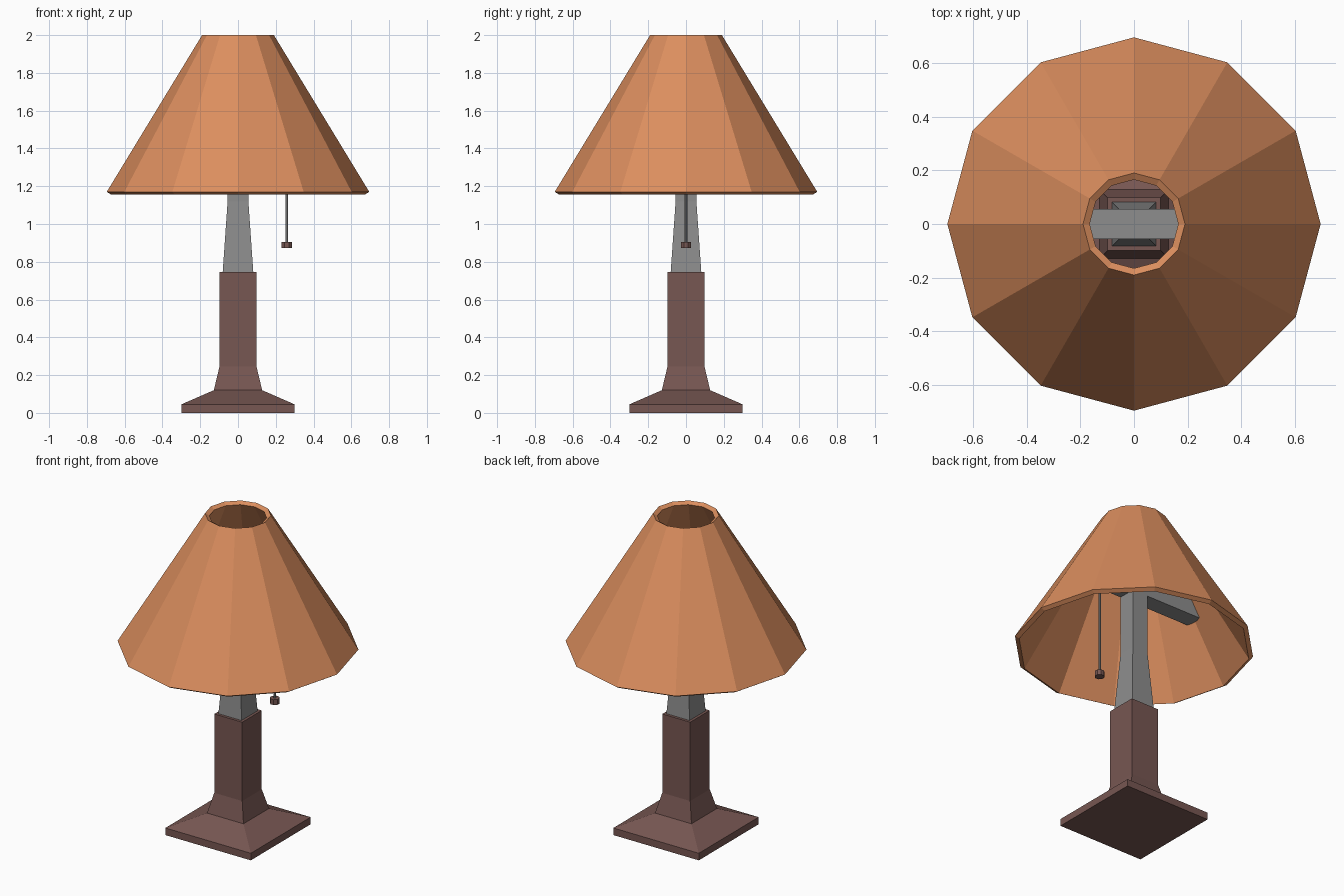
import bpy, bmesh, math

if "Cube" in bpy.data.objects:
    bpy.data.objects.remove(bpy.data.objects["Cube"])


def material(name, rgb):
    m = bpy.data.materials.new(name)
    m.diffuse_color = (*rgb, 1)
    m.use_nodes = True
    m.node_tree.nodes["Principled BSDF"].inputs["Base Color"].default_value = m.diffuse_color
    return m


orange = material("orange_fabric", (0.71, 0.27, 0.112))
brown = material("brown_wood", (0.185, 0.095, 0.085))
grey = material("grey_metal", (0.27, 0.27, 0.27))


def finish(name, bm, mat):
    bmesh.ops.recalc_face_normals(bm, faces=bm.faces[:])
    me = bpy.data.meshes.new(name)
    bm.to_mesh(me)
    bm.free()
    me.materials.append(mat)
    ob = bpy.data.objects.new(name, me)
    bpy.context.collection.objects.link(ob)
    return ob


def rings(name, profile, sides, mat, turn=0.0, cx=0.0, hollow=False):
    """Stack of regular polygons from (radius, z) pairs; hollow closes the profile into a loop."""
    bm = bmesh.new()
    loops = []
    for r, z in profile:
        loops.append([bm.verts.new((cx + r * math.cos(turn + 2 * math.pi * i / sides),
                                    r * math.sin(turn + 2 * math.pi * i / sides), z))
                      for i in range(sides)])
    pairs = list(zip(loops, loops[1:]))
    if hollow:
        pairs.append((loops[-1], loops[0]))
    else:
        bm.faces.new(loops[0])
        bm.faces.new(loops[-1])
    for a, b in pairs:
        for i in range(sides):
            j = (i + 1) % sides
            bm.faces.new((a[i], a[j], b[j], b[i]))
    return finish(name, bm, mat)


def square(name, profile, mat):
    """Square column from (half width, z) pairs."""
    return rings(name, [(h * math.sqrt(2), z) for h, z in profile], 4, mat, math.pi / 4)


# Wooden foot and column
square("base", [(0.3, 0), (0.3, 0.045), (0.128, 0.12), (0.098, 0.245), (0.098, 0.745)], brown)

# Tapered metal stem
square("stem", [(0.081, 0.745), (0.055, 1.12), (0.055, 1.5)], grey)

# Cross arm with ends cut to the slope of the shade
bm = bmesh.new()
outline = [(-0.455, 1.5), (0.455, 1.5), (0.388, 1.61), (-0.388, 1.61)]
front = bm.faces.new([bm.verts.new((x, -0.055, z)) for x, z in outline])
ext = bmesh.ops.extrude_face_region(bm, geom=[front])
for v in ext["geom"]:
    if isinstance(v, bmesh.types.BMVert):
        v.co.y = 0.055
if not front.is_valid or len(bm.faces) < 6:
    bmesh.ops.holes_fill(bm, edges=bm.edges[:])
finish("cross_arm", bm, grey)

# Pull cord and knob
rings("pull_cord", [(0.008, 0.9), (0.008, 1.5)], 8, grey, math.pi / 8, 0.258)
rings("pull_knob", [(0.029, 0.872), (0.029, 0.906)], 8, brown, math.pi / 8, 0.258)

# Twelve-sided hollow shade
rings("shade", [(0.695, 1.17), (0.19, 2.0), (0.165, 1.985), (0.67, 1.155)], 12, orange, hollow=True)
